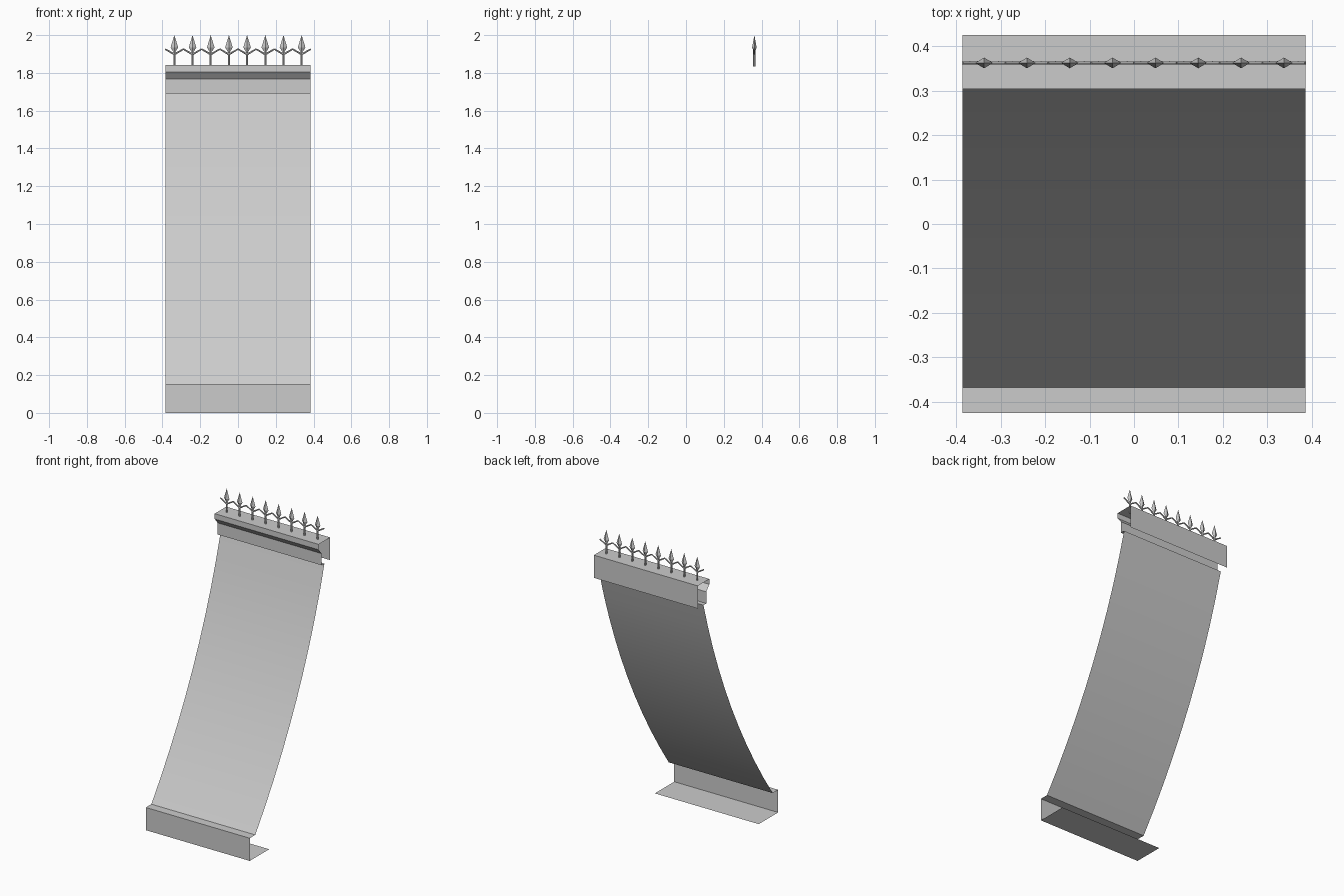
import bpy, bmesh
from math import pi
from mathutils import Vector, Matrix

if "Cube" in bpy.data.objects:
    bpy.data.objects.remove(bpy.data.objects["Cube"])

HALF = 0.385   # half length of the strip
RAIL_Y = 0.362


def strip(name, profile, smooth=False):
    """Extrude an open (y, z) profile along x as a thin sheet."""
    bm = bmesh.new()
    rows = [[bm.verts.new((x, y, z)) for x in (-HALF, HALF)] for y, z in profile]
    for a, b in zip(rows, rows[1:]):
        f = bm.faces.new((a[0], a[1], b[1], b[0]))
        f.smooth = smooth
    me = bpy.data.meshes.new(name)
    bm.to_mesh(me)
    bm.free()
    ob = bpy.data.objects.new(name, me)
    bpy.context.collection.objects.link(ob)
    return ob


def rod(bm, a, b, r1, r2, sides=6, flat=1.0):
    """Tapered rod from a to b, optionally flattened in y."""
    a, b = Vector(a), Vector(b)
    d = b - a
    m = (Matrix.Translation((a + b) / 2) @ Matrix.Diagonal((1, flat, 1, 1))
         @ d.to_track_quat('Z', 'Y').to_matrix().to_4x4())
    bmesh.ops.create_cone(bm, cap_ends=True, segments=sides, radius1=r1,
                          radius2=r2, depth=d.length, matrix=m)


# Bottom gutter box: floor flap, front face, ledge
strip("base_trim", [(-0.22, 0), (-0.425, 0), (-0.425, 0.152), (-0.367, 0.152)])

# Curved roof slope
p0, p1, p2 = Vector((-0.367, 0.152)), Vector((0.138, 0.856)), Vector((0.365, 1.69))
N = 10
curve = [(1 - t) ** 2 * p0 + 2 * t * (1 - t) * p1 + t * t * p2
         for t in (i / N for i in range(N + 1))]
strip("roof_slope", [tuple(p) for p in curve], smooth=True)

# Top cornice: soffit, frieze, sloped moulding, fascia, top, back face
strip("cornice", [(0.365, 1.69), (0.335, 1.69), (0.335, 1.768), (0.303, 1.806),
                  (0.303, 1.842), (0.425, 1.842), (0.425, 1.69)])

# Row of spear finials joined by V-shaped arms
bm = bmesh.new()
step = 2 * HALF / 8
for i in range(8):
    x = -HALF + step * (i + 0.5)
    rod(bm, (x, RAIL_Y, 1.835), (x, RAIL_Y, 1.925), 0.006, 0.006)
    rod(bm, (x, RAIL_Y, 1.912), (x, RAIL_Y, 1.935), 0.006, 0.02, 4, 0.6)
    rod(bm, (x, RAIL_Y, 1.935), (x, RAIL_Y, 2.0), 0.02, 0.0, 4, 0.6)
    for s in (-1, 1):
        rod(bm, (x, RAIL_Y, 1.898), (x + s * step / 2, RAIL_Y, 1.926), 0.005, 0.004)
me = bpy.data.meshes.new("finial_railing")
bm.to_mesh(me)
bm.free()
bpy.context.collection.objects.link(bpy.data.objects.new("finial_railing", me))
